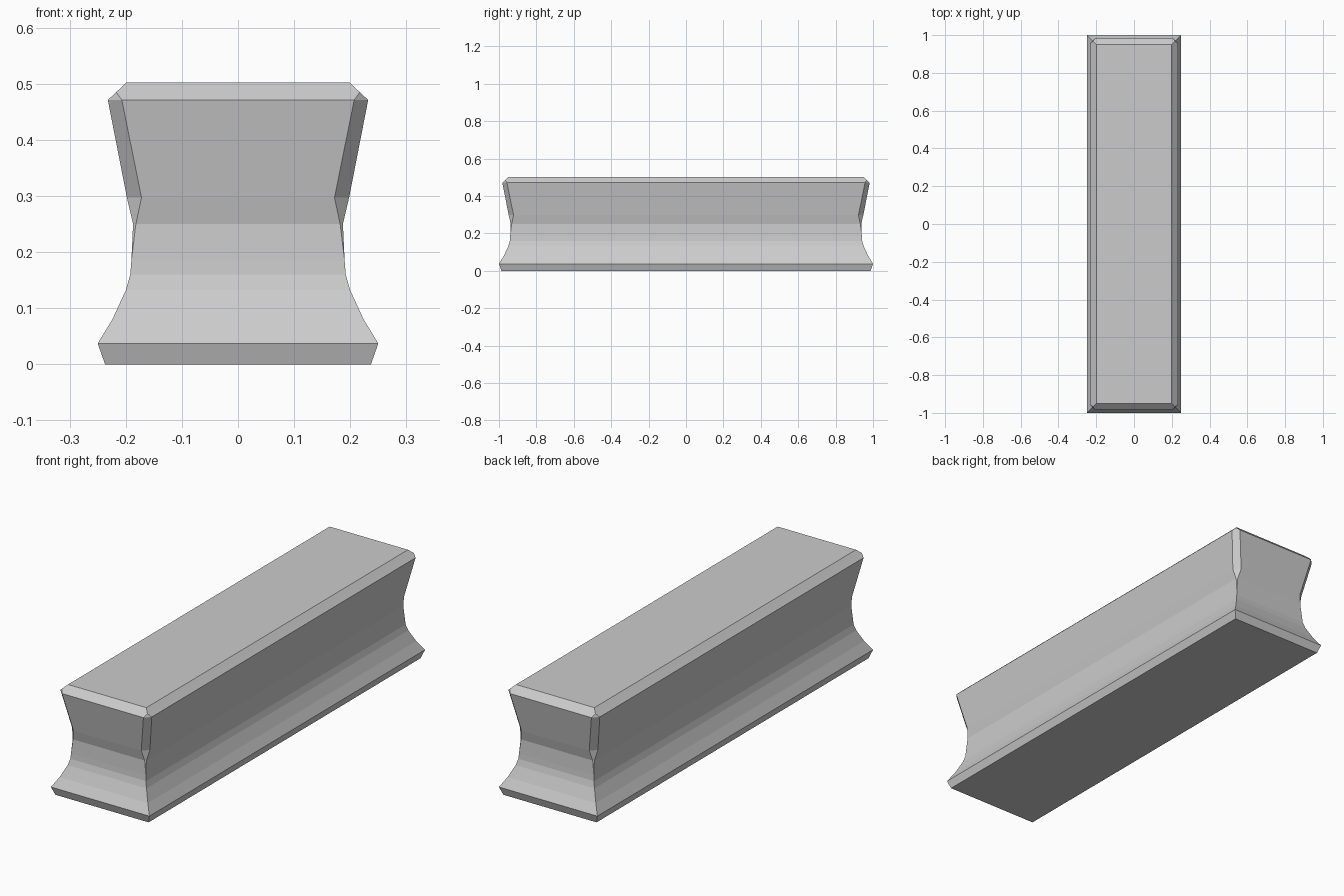
import bpy, bmesh

if "Cube" in bpy.data.objects:
    bpy.data.objects.remove(bpy.data.objects["Cube"])

# Wall profile: (half width, height, corner chamfer)
PROFILE = [
    (0.237, 0.0, 0), (0.25, 0.037, 0), (0.224, 0.08, 0), (0.200, 0.132, 0),
    (0.192, 0.16, 0), (0.190, 0.185, 0), (0.187, 0.25, 0.005),
    (0.198, 0.297, 0.026), (0.232, 0.471, 0.025), (0.217, 0.485, 0),
    (0.199, 0.502, 0),
]
EXTRA_LENGTH = 0.75  # half length minus half width


def add_ring(bm, w, z, c):
    """Rectangular loop with chamfered corners."""
    x, y = w, w + EXTRA_LENGTH
    pts = [(x, -y + c), (x, y - c), (x - c, y), (-x + c, y),
           (-x, y - c), (-x, -y + c), (-x + c, -y), (x - c, -y)]
    return [bm.verts.new((px, py, z)) for px, py in pts]


# Long block: stacked loops, bridged and capped
bm = bmesh.new()
rings = [add_ring(bm, *p) for p in PROFILE]
for low, high in zip(rings, rings[1:]):
    for i in range(8):
        j = (i + 1) % 8
        bm.faces.new((low[i], low[j], high[j], high[i]))
bm.faces.new(rings[0][::-1])
bm.faces.new(rings[-1])
bmesh.ops.remove_doubles(bm, verts=bm.verts, dist=0.0005)
bmesh.ops.recalc_face_normals(bm, faces=bm.faces)

mesh = bpy.data.meshes.new("flared_block")
bm.to_mesh(mesh)
bm.free()
block = bpy.data.objects.new("flared_block", mesh)
bpy.context.collection.objects.link(block)
